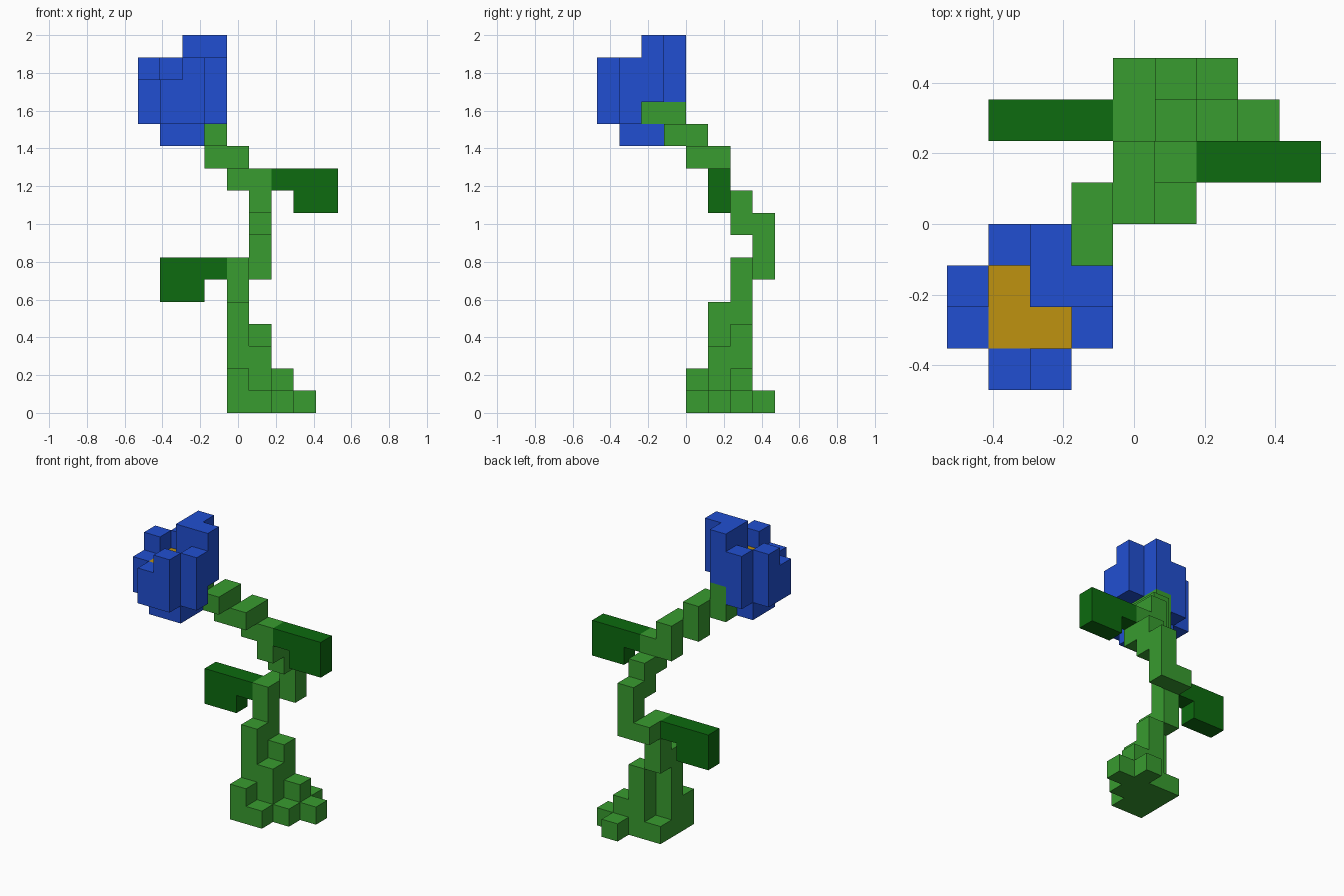
import bpy, bmesh
from mathutils import Vector

if "Cube" in bpy.data.objects:
    bpy.data.objects.remove(bpy.data.objects["Cube"])

S = 2 / 17                                   # block size
ORIGIN = Vector((-4.5 * S, -4 * S, 0))


def material(name, rgb):
    m = bpy.data.materials.new(name)
    lin = [c / 12.92 if c < 0.04045 else ((c + 0.055) / 1.055) ** 2.4 for c in rgb]
    m.diffuse_color = (*lin, 1)
    m.use_nodes = True
    m.node_tree.nodes["Principled BSDF"].inputs["Base Color"].default_value = m.diffuse_color
    return m


def columns(x, y, rows, bottom):
    """Upright columns from rows of top heights; 0 leaves a gap."""
    return {(x + i, y + j, z)
            for j, row in enumerate(rows) for i, top in enumerate(row)
            for z in range(bottom(top), top)}


def walk(points):
    """Blocks along a path that steps first in x, then z, then y."""
    p = list(points[0])
    cells = {tuple(p)}
    for goal in points[1:]:
        for axis in (0, 2, 1):
            while p[axis] != goal[axis]:
                p[axis] += 1 if goal[axis] > p[axis] else -1
                cells.add(tuple(p))
    return cells


def leaf(x, y, z, step):
    """Three blocks outward, with the outer two drooping one block."""
    return {(x + step * i, y, z - k) for i in range(3) for k in range(2) if i or not k}


green = material("stem green", (0.22, 0.61, 0.185))
dark = material("leaf dark green", (0.05, 0.42, 0.06))
blue = material("petal blue", (0.13, 0.31, 0.82))
gold = material("centre gold", (0.75, 0.575, 0.06))

# stepped foot, winding stalk and leaves
base = columns(4, 4, [[2, 1], [5, 3, 1], [1, 4, 2, 1], [0, 0, 1]], lambda top: 0)
stem = walk([(4, 6, 4), (4, 7, 6), (5, 6, 8), (5, 5, 9),
             (5, 5, 10), (4, 4, 11), (3, 3, 12), (2, 2, 13)])
# ring of petals, the tallest ones starting one block higher
petals = columns(0, 0, [[0, 15, 16], [15, 0, 0, 16], [16, 0, 17, 17], [0, 16, 17]],
                 lambda top: 14 if top == 17 else 13)
heart = {(x, y, z) for x in (1, 2) for y in (1, 2) for z in (12, 13, 14)}

parts = {
    "base": (green, base),
    "stem": (green, stem),
    "left_leaf": (dark, leaf(3, 6, 6, -1)),
    "right_leaf": (dark, leaf(6, 5, 10, 1)),
    "petals": (blue, petals),
    "bloom_cup": (blue, {c for c in heart if c[2] == 12}),
    "bloom_centre": (gold, {c for c in heart if c[2] > 12} - petals - stem),
}
occupied = set().union(*(cells for _, cells in parts.values()))


def build(name, mat, cells):
    """Outer skin of a group of blocks, with touching faces left out."""
    bm = bmesh.new()
    verts = {}

    def vert(p):
        if p not in verts:
            verts[p] = bm.verts.new(ORIGIN + Vector(p) * S)
        return verts[p]

    for cell in sorted(cells):
        for axis in range(3):
            u, v = (axis + 1) % 3, (axis + 2) % 3
            for side in (0, 1):
                near = list(cell)
                near[axis] += 2 * side - 1
                if tuple(near) in occupied:
                    continue
                ring = []
                for du, dv in ((0, 0), (1, 0), (1, 1), (0, 1)):
                    p = list(cell)
                    p[axis] += side
                    p[u] += du
                    p[v] += dv
                    ring.append(vert(tuple(p)))
                bm.faces.new(ring if side else ring[::-1])
    mesh = bpy.data.meshes.new(name)
    bm.to_mesh(mesh)
    bm.free()
    mesh.materials.append(mat)
    bpy.context.collection.objects.link(bpy.data.objects.new(name, mesh))


for part, (mat, cells) in parts.items():
    build(part, mat, cells)
